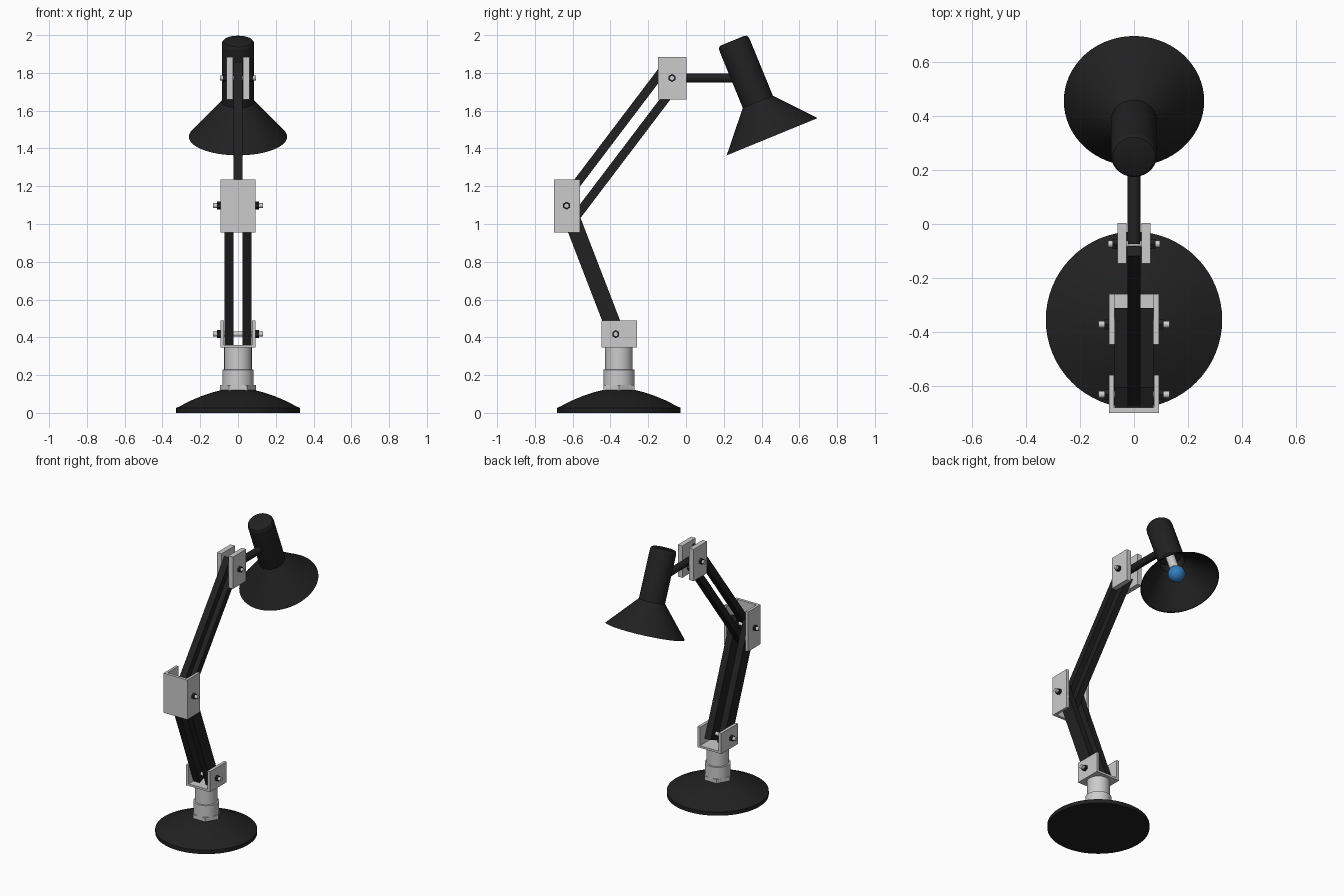
import bpy, bmesh, math
from mathutils import Vector, Matrix

if "Cube" in bpy.data.objects:
    bpy.data.objects.remove(bpy.data.objects["Cube"])


def colour(name, rgb):
    m = bpy.data.materials.new(name)
    m.diffuse_color = (*rgb, 1)
    m.use_nodes = True
    m.node_tree.nodes["Principled BSDF"].inputs["Base Color"].default_value = m.diffuse_color
    return m


BLACK = colour("black_paint", (0.016, 0.015, 0.015))
BLUE = colour("blue_glass", (0.03, 0.2, 0.5))


def finish(name, bm, mat=None, smooth=False):
    bmesh.ops.recalc_face_normals(bm, faces=bm.faces)
    me = bpy.data.meshes.new(name)
    bm.to_mesh(me)
    bm.free()
    ob = bpy.data.objects.new(name, me)
    bpy.context.collection.objects.link(ob)
    if mat:
        me.materials.append(mat)
    if smooth:
        bpy.ops.object.select_all(action='DESELECT')
        ob.select_set(True)
        bpy.context.view_layer.objects.active = ob
        bpy.ops.object.shade_smooth_by_angle(angle=math.radians(35))
    return ob


def add_box(bm, lo, hi):
    lo, hi = Vector(lo), Vector(hi)
    bmesh.ops.create_cube(bm, size=1, matrix=Matrix.Translation((lo + hi) / 2)
                          @ Matrix.Diagonal((*(hi - lo), 1)))


def lathe(name, profile, origin, axis=(0, 0, 1), mat=None, n=48):
    """Revolve (radius, height) points around an axis."""
    bm = bmesh.new()
    vs = [bm.verts.new((r, 0, z)) for r, z in profile]
    es = [bm.edges.new(p) for p in zip(vs, vs[1:])]
    bmesh.ops.spin(bm, geom=vs + es, cent=(0, 0, 0), axis=(0, 0, 1),
                   angle=math.tau, steps=n)
    bmesh.ops.remove_doubles(bm, verts=bm.verts, dist=1e-5)
    rot = Vector((0, 0, 1)).rotation_difference(Vector(axis)).to_matrix().to_4x4()
    bm.transform(Matrix.Translation(origin) @ rot)
    return finish(name, bm, mat, smooth=n > 8)


def rod(name, a, b, r, mat=None, n=24):
    d = Vector(b) - Vector(a)
    h = d.length
    return lathe(name, [(0, 0), (r, 0), (r, h), (0, h)], a, d.normalized(), mat, n)


def bar(name, x, a, b, width, thick):
    """Flat strip in the y-z plane from a to b."""
    a, b = Vector((x, *a)), Vector((x, *b))
    d = b - a
    bm = bmesh.new()
    add_box(bm, (-thick / 2, 0, -width / 2), (thick / 2, d.length, width / 2))
    bm.transform(Matrix.Translation(a) @ Matrix.Rotation(math.atan2(d.z, d.y), 4, 'X'))
    return finish(name, bm, BLACK)


def bolt(name, y, z, plate, reach):
    rod(name + "_pin", (-reach, y, z), (reach, y, z), 0.013)
    for side, s in (("left", -1), ("right", 1)):
        rod(f"{name}_nut_{side}", (s * plate, y, z),
            (s * (plate + 0.017), y, z), 0.021, BLACK, 6)


BASE = (0, -0.355, 0)

# Domed foot
lathe("base", [(0, 0), (0.327, 0), (0.327, 0.027), (0.31, 0.034), (0.25, 0.065),
               (0.19, 0.09), (0.13, 0.11), (0.09, 0.12), (0, 0.12)],
      BASE, mat=BLACK, n=64)

# Post: hex nut, sleeve and stem
rod("post_nut", (0, -0.355, 0.115), (0, -0.355, 0.147), 0.095, n=6)
lathe("post", [(0, 0.14), (0.083, 0.14), (0.083, 0.228), (0.073, 0.23),
               (0.073, 0.347), (0, 0.347)], BASE)

# Lower bracket: U opening upward
bm = bmesh.new()
add_box(bm, (-0.093, -0.447, 0.345), (0.093, -0.26, 0.36))
for s in (-1, 1):
    add_box(bm, (min(s * .073, s * .093), -0.447, 0.345),
            (max(s * .073, s * .093), -0.26, 0.49))
finish("lower_bracket", bm)

# Elbow bracket: U opening toward the back
bm = bmesh.new()
add_box(bm, (-0.093, -0.70, 0.955), (0.093, -0.68, 1.235))
for s in (-1, 1):
    add_box(bm, (min(s * .075, s * .093), -0.70, 0.955),
            (max(s * .075, s * .093), -0.56, 1.235))
finish("elbow_bracket", bm)

# Head bracket: two separate plates
for side, s in (("left", -1), ("right", 1)):
    bm = bmesh.new()
    add_box(bm, (min(s * .027, s * .062), -0.147, 1.66),
            (max(s * .027, s * .062), 0.003, 1.885))
    finish("head_plate_" + side, bm)

bolt("lower_bolt", -0.372, 0.417, 0.093, 0.132)
bolt("elbow_bolt", -0.632, 1.097, 0.093, 0.132)
bolt("head_bolt", -0.074, 1.773, 0.062, 0.096)

# Lower arm: twin strips between the lower and elbow bolts
for side, s in (("left", -1), ("right", 1)):
    bar("lower_arm_" + side, s * 0.0485, (-0.353, 0.376), (-0.647, 1.138), 0.089, 0.048)

# Upper arm: two parallel strips on the centre line
bar("upper_arm_top", 0, (-0.655, 1.113), (-0.10, 1.845), 0.046, 0.048)
bar("upper_arm_bottom", 0, (-0.625, 0.982), (-0.06, 1.727), 0.046, 0.048)

# Rod to the lamp head
rod("head_rod", (0, -0.075, 1.773), (0, 0.30, 1.773), 0.025, BLACK)

# Lamp head, measured from the rim centre up the tilted axis
RIM = Vector((0, 0.456, 1.462))
UP = Vector((0, -0.379, 0.925)).normalized()
lathe("shade", [(0, 0.55), (0.066, 0.55), (0.078, 0.546), (0.084, 0.537), (0.086, 0.525),
                (0.086, 0.2), (0.26, 0), (0.254, 0), (0.08, 0.194), (0.08, 0.26), (0, 0.26)],
      RIM, UP, BLACK, 64)
rod("bulb_socket", RIM + UP * 0.12, RIM + UP * 0.27, 0.03)
bulb = [(0.056 * math.sin(t), 0.082 - 0.056 * math.cos(t))
        for t in (math.pi * i / 16 for i in range(17))]
lathe("bulb", bulb, RIM, UP, BLUE, 32)
